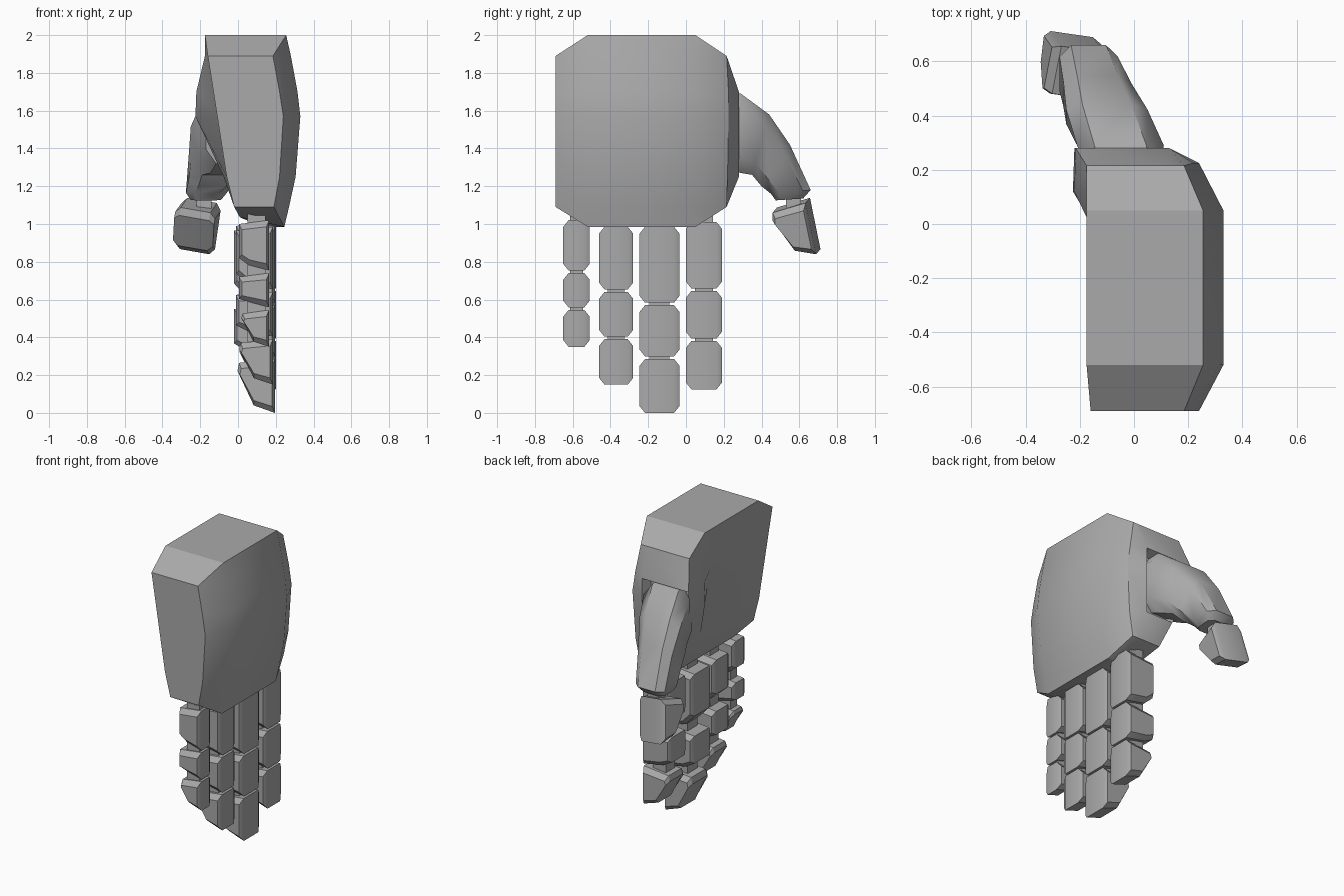
import bpy, bmesh
from math import radians
from mathutils import Matrix, Vector

old = bpy.data.objects.get("Cube")
if old:
    bpy.data.objects.remove(old, do_unlink=True)

grey = bpy.data.materials.new("plain_grey")
grey.use_nodes = True
colour = (0.4, 0.4, 0.4, 1)
grey.diffuse_color = colour
grey.node_tree.nodes["Principled BSDF"].inputs["Base Color"].default_value = colour


def loft(name, rings, matrix=Matrix(), angle=30, recess=None):
    """Skin a list of equal-length point rings and cap both ends."""
    bm = bmesh.new()
    rows = [[bm.verts.new(matrix @ Vector(p)) for p in ring] for ring in rings]
    n = len(rows[0])
    for a, b in zip(rows, rows[1:]):
        for i in range(n):
            j = (i + 1) % n
            bm.faces.new((a[i], a[j], b[j], b[i]))
    bm.faces.new(rows[0])
    bm.faces.new(rows[-1][::-1])
    bmesh.ops.remove_doubles(bm, verts=bm.verts, dist=0.0005)
    bmesh.ops.recalc_face_normals(bm, faces=bm.faces)
    if recess:
        faces = [f for f in bm.faces if recess(f)]
        bmesh.ops.inset_region(bm, faces=faces, thickness=0.025, use_even_offset=True)
        bmesh.ops.translate(bm, verts=list({v for f in faces for v in f.verts}), vec=(0, -0.06, 0))
    mesh = bpy.data.meshes.new(name)
    bm.to_mesh(mesh)
    bm.free()
    obj = bpy.data.objects.new(name, mesh)
    bpy.context.collection.objects.link(obj)
    mesh.materials.append(grey)
    bpy.ops.object.select_all(action="DESELECT")
    obj.select_set(True)
    bpy.context.view_layer.objects.active = obj
    bpy.ops.object.shade_smooth_by_angle(angle=radians(angle))
    return obj


# Palm: horizontal rings, with a mound on the thumb side
def palm_ring(z, x_palm, x_side, x_back, y_front, y_rear, y_mound, x_mound):
    pts = [(x_palm, y_front), (x_side, y_front), (x_back, -0.52), (x_back, 0.05),
           (x_side, y_rear), (0.13, y_mound), (x_mound, y_mound),
           (x_mound - 0.1 * (y_mound - y_rear), min(0.12, y_rear)), (x_palm, -0.07)]
    lift = 0.05 if z < 1 else 0
    return [(x, y, z + lift * (x < 0.1)) for x, y in pts]


palm_rows = [
    (2.00, -0.175, 0.255, 0.255, -0.52, 0.05, 0.05, -0.175),
    (1.89, -0.16, 0.185, 0.28, -0.69, 0.215, 0.215, -0.175),
    (1.70, -0.13, 0.22, 0.315, -0.69, 0.225, 0.28, -0.215),
    (1.57, -0.11, 0.24, 0.33, -0.69, 0.225, 0.28, -0.22),
    (1.25, -0.06, 0.22, 0.305, -0.69, 0.22, 0.28, -0.07),
    (1.09, -0.02, 0.19, 0.27, -0.69, 0.215, 0.215, -0.02),
    (0.985, 0.01, 0.245, 0.245, -0.52, 0.05, 0.05, 0.01),
]
loft("palm", [palm_ring(*r) for r in palm_rows],
     recess=lambda f: f.normal.y > 0.9 and all(v.co.y > 0.27 for v in f.verts))


# Finger segment: a side profile carried across the width, with cut corners
def segment(name, y, half, top, bottom, x_palm, x_back, tip=False, matrix=Matrix()):
    d, h = x_back - x_palm, top - bottom
    if tip:
        profile = [(x_back, top), (x_back, bottom), (x_palm + 0.48 * d, bottom + 0.14 * h),
                   (x_palm + 0.08 * d, top - 0.22 * h), (x_palm + 0.12 * d, top - 0.02)]
    else:
        profile = [(x_back, top), (x_back, bottom), (x_palm + 0.3 * d, bottom + 0.03),
                   (x_palm, bottom + 0.25 * h), (x_palm, top - 0.02)]
    cx, cz = (x_palm + x_back) / 2, (top + bottom) / 2
    sx, sz = 1 - 0.03 / d, 1 - 0.07 / h
    inner = half - 0.028
    rings = []
    for off, kx, kz in ((-half, sx, sz), (-inner, 1, 1), (inner, 1, 1), (half, sx, sz)):
        rings.append([(cx + (x - cx) * kx, y + off, cz + (z - cz) * kz) for x, z in profile])
    return loft(name, rings, matrix)


def box(name, x0, x1, y0, y1, z0, z1):
    rings = [[(x0, y0, z), (x1, y0, z), (x1, y1, z), (x0, y1, z)] for z in (z0, z1)]
    return loft(name, rings)


# Fingers: centre, half width, palm side x, back x, top of each segment, tip end
fingers = {
    "little": (-0.58, 0.07, 0.005, 0.165, (1.02, 0.74, 0.545, 0.35)),
    "ring": (-0.37, 0.09, -0.01, 0.185, (0.985, 0.64, 0.39, 0.15)),
    "middle": (-0.14, 0.105, -0.02, 0.195, (0.985, 0.57, 0.285, 0.0)),
    "index": (0.095, 0.095, -0.01, 0.2, (1.01, 0.645, 0.38, 0.125)),
}
for finger, (y, half, xp, xb, zs) in fingers.items():
    for i, part in enumerate(("base", "middle", "tip")):
        end = zs[i + 1] + (0.014 if i < 2 else 0)
        segment(f"{finger}_{part}_segment", y, half, zs[i], end, xp, xb, tip=(i == 2))
    box(f"{finger}_joint_core", 0.05, 0.145, y - 0.5 * half, y + 0.5 * half, zs[2] - 0.04, 1.1)


# Thumb base: eight-sided rings running from the mound to the joint
def thumb_ring(upper, lower, x0, x1, cut=0.2):
    u, l = Vector((0, *upper)), Vector((0, *lower))
    side = [(cut, 0), (1 - cut, 0), (1, cut), (1, 1 - cut),
            (1 - cut, 1), (cut, 1), (0, 1 - cut), (0, cut)]
    return [u.lerp(l, t) + Vector((x0 + (x1 - x0) * s, 0, 0)) for s, t in side]


loft("thumb_base", [
    thumb_ring((0.18, 1.70), (0.18, 1.32), -0.17, 0.10),
    thumb_ring((0.29, 1.69), (0.29, 1.27), -0.21, 0.11),
    thumb_ring((0.44, 1.58), (0.35, 1.26), -0.25, 0.05),
    thumb_ring((0.55, 1.42), (0.40, 1.20), -0.26, -0.01),
    thumb_ring((0.66, 1.18), (0.45, 1.16), -0.275, -0.06),
    thumb_ring((0.62, 1.135), (0.475, 1.125), -0.25, -0.09),
], angle=40)
box("thumb_joint_core", -0.22, -0.14, 0.53, 0.61, 1.05, 1.16)

# Thumb tip: a tip segment turned so its back faces the rear
turn = (Matrix.Translation((-0.19, 0.645, 1.125)) @ Matrix.Rotation(radians(80), 4, "Z")
        @ Matrix.Rotation(radians(-10), 4, "Y") @ Matrix.Rotation(radians(10), 4, "X"))
segment("thumb_tip", 0, 0.108, 0, -0.28, -0.21, 0, tip=True, matrix=turn)
